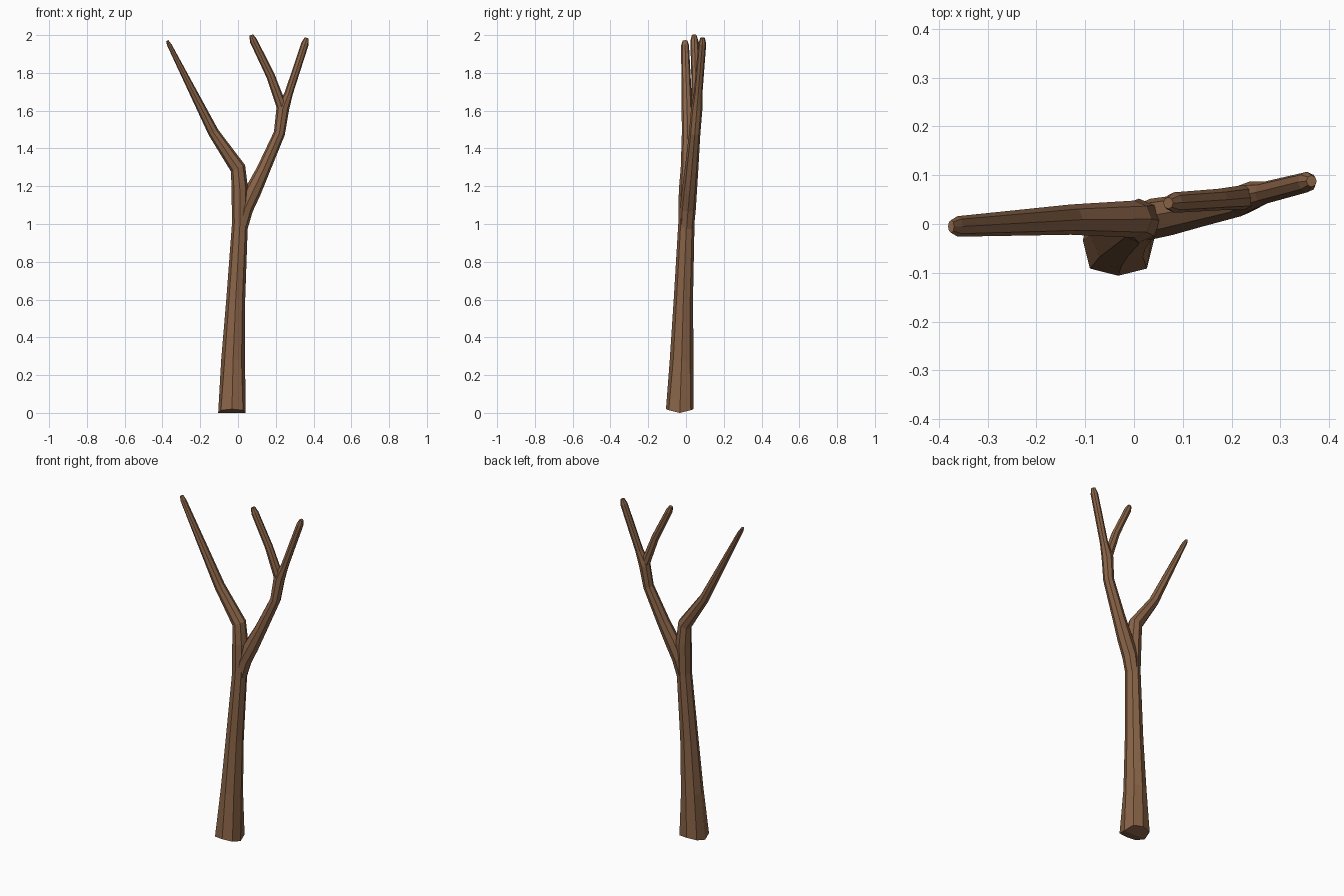
import bpy, bmesh, math
from mathutils import Vector

if "Cube" in bpy.data.objects:
    bpy.data.objects.remove(bpy.data.objects["Cube"])

bark = bpy.data.materials.new("bark")
bark.diffuse_color = (0.25, 0.125, 0.063, 1)
bark.use_nodes = True
bark.node_tree.nodes["Principled BSDF"].inputs["Base Color"].default_value = bark.diffuse_color


def limb(name, path, base_fold=0.0, corner=1.0):
    """Eight-sided tube; path rows are x, y, z, in-plane radius, y radius."""
    bm = bmesh.new()
    pts = [Vector(p[:3]) for p in path]
    rings = []
    for i, (x, y, z, r, ry) in enumerate(path):
        t = (pts[min(i + 1, len(pts) - 1)] - pts[max(i - 1, 0)]).normalized()
        if i == 0 and base_fold:
            t = Vector((0, 0, 1))
        side = Vector((0, 1, 0)).cross(t).normalized()
        depth = t.cross(side)
        ring = []
        for k in range(8):
            a = k * math.pi / 4
            f = corner if (k % 2 and base_fold and i == 0) else 1.0
            v = pts[i] + side * (r * f * math.cos(a)) + depth * (ry * f * math.sin(a))
            if i == 0:
                v.z += base_fold * abs(math.sin(a))
            ring.append(bm.verts.new(v))
        rings.append(ring)
    for a, b in zip(rings, rings[1:]):
        for k in range(8):
            j = (k + 1) % 8
            bm.faces.new((a[k], a[j], b[j], b[k]))
    if base_fold:
        # folded underside
        for half in ([0, 1, 2, 3, 4], [4, 5, 6, 7, 0]):
            bm.faces.new([rings[0][k] for k in reversed(half)])
    else:
        bm.faces.new(rings[0][::-1])
    bm.faces.new(rings[-1])
    bmesh.ops.recalc_face_normals(bm, faces=bm.faces)
    me = bpy.data.meshes.new(name)
    bm.to_mesh(me)
    bm.free()
    me.materials.append(bark)
    ob = bpy.data.objects.new(name, me)
    bpy.context.collection.objects.link(ob)
    return ob


# trunk flowing into the left branch
tree = limb("tree_trunk", [
    (-0.032, -0.033, 0.0, 0.073, 0.073),
    (-0.026, -0.023, 0.28, 0.063, 0.063),
    (-0.012, -0.014, 0.60, 0.050, 0.051),
    (0.010, 0.002, 1.00, 0.042, 0.043),
    (0.010, 0.007, 1.18, 0.044, 0.045),
    (0.000, 0.010, 1.295, 0.041, 0.038),
    (-0.130, 0.009, 1.485, 0.029, 0.031),
    (-0.362, -0.005, 1.945, 0.012, 0.021),
    (-0.375, -0.005, 1.970, 0.007, 0.013),
], base_fold=0.02, corner=1.13)

# right branch
right = limb("right_branch", [
    (0.012, 0.003, 0.98, 0.039, 0.039),
    (0.035, 0.010, 1.08, 0.045, 0.042),
    (0.080, 0.018, 1.175, 0.044, 0.040),
    (0.133, 0.029, 1.285, 0.036, 0.036),
    (0.219, 0.046, 1.480, 0.030, 0.030),
    (0.237, 0.057, 1.610, 0.034, 0.030),
    (0.268, 0.064, 1.690, 0.022, 0.023),
    (0.355, 0.086, 1.955, 0.020, 0.021),
    (0.364, 0.088, 1.985, 0.011, 0.012),
])

# middle twig
middle = limb("middle_twig", [
    (0.240, 0.056, 1.580, 0.024, 0.024),
    (0.225, 0.055, 1.640, 0.027, 0.025),
    (0.172, 0.050, 1.785, 0.023, 0.022),
    (0.082, 0.044, 1.970, 0.020, 0.021),
    (0.070, 0.043, 2.000, 0.011, 0.012),
])

# fuse the limbs into one skin
bpy.context.view_layer.objects.active = tree
for part in (right, middle):
    m = tree.modifiers.new("union", 'BOOLEAN')
    m.operation = 'UNION'
    m.solver = 'EXACT'
    m.object = part
    bpy.ops.object.modifier_apply(modifier=m.name)
    bpy.data.objects.remove(part)
